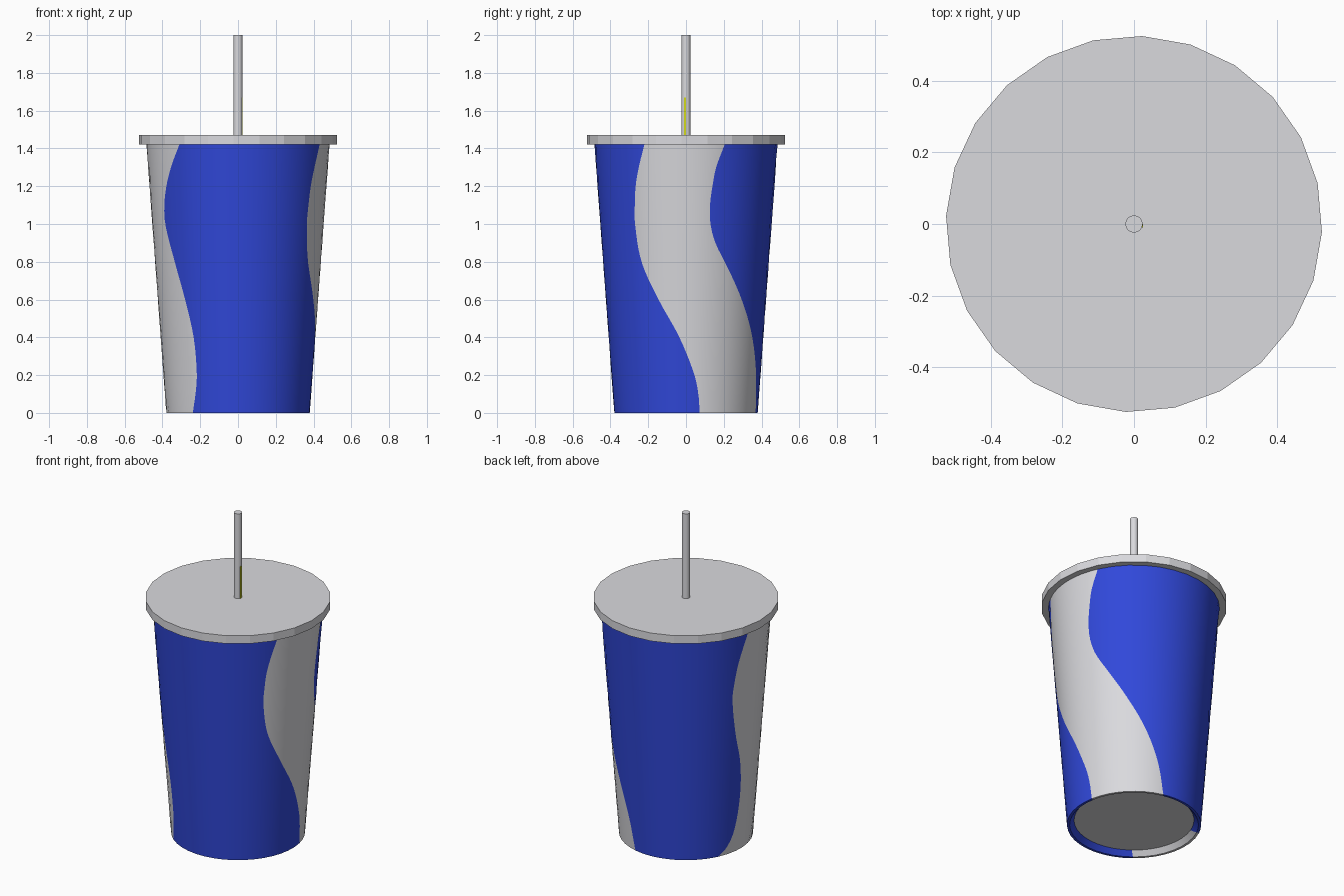
import bpy, math

if "Cube" in bpy.data.objects:
    bpy.data.objects.remove(bpy.data.objects["Cube"])

def mat(name, rgb):
    m = bpy.data.materials.new(name)
    m.diffuse_color = (*rgb, 1)
    m.use_nodes = True
    m.node_tree.nodes["Principled BSDF"].inputs["Base Color"].default_value = m.diffuse_color
    return m

BLUE = mat("blue", (0.03, 0.065, 0.70))
GREY = mat("light_grey", (0.70, 0.70, 0.73))
YELLOW = mat("yellow_green", (0.65, 0.70, 0.01))

# wavy colour borders: (height, degrees round the cup from the front toward +x)
BORDERS = [
    [(0, -39), (.1, -35.5), (.2, -33.5), (.4, -35), (.6, -41.3), (.8, -49.7),
     (1, -58), (1.1, -57.8), (1.2, -54), (1.3, -48.2), (1.42, -39.7)],
    [(0, 101), (.1, 99.7), (.2, 96.5), (.4, 85.1), (.6, 70), (.8, 57.6),
     (1, 53.5), (1.1, 54), (1.2, 55.3), (1.3, 58.3), (1.42, 63)],
    [(0, 166), (.2, 160), (.4, 149), (.6, 134), (.8, 117.8), (.9, 110.4),
     (1, 106.6), (1.1, 106), (1.2, 107.4), (1.3, 109.6), (1.42, 115)],
    [(0, 244), (.06, 254), (.17, 260.6), (.36, 264), (.56, 262), (.77, 255),
     (1, 250.5), (1.1, 251.5), (1.23, 254.5), (1.42, 262.5)],
]

def border(pts, z):
    z = min(max(z, 0), 1.42)
    for i in range(len(pts) - 1):
        (z0, a0), (z1, a1) = pts[i], pts[i + 1]
        if z <= z1:
            # cubic through the neighbouring slopes
            p, q = pts[max(i - 1, 0)], pts[min(i + 2, len(pts) - 1)]
            h, t = z1 - z0, (z - z0) / (z1 - z0)
            m0 = (a1 - p[1]) / (z1 - p[0]) * h
            m1 = (q[1] - a0) / (q[0] - z0) * h
            return ((2*t**3 - 3*t*t + 1) * a0 + (t**3 - 2*t*t + t) * m0
                    + (3*t*t - 2*t**3) * a1 + (t**3 - t*t) * m1)
    return pts[-1][1]

# cup: recessed base, rim, tapered wall; columns follow the colour borders
N = 36
profile = [(.34, .03), (.365, 0)]
profile += [(.38 + .105 * k / N, 1.422 * k / N) for k in range(N + 1)]
SEGS = [16, 8, 14, 8]
COLS = sum(SEGS)
verts, faces, mats = [], [], []
for r, z in profile:
    a = [border(b, z) for b in BORDERS]
    a.append(a[0] + 360)
    for s, n in enumerate(SEGS):
        for k in range(n):
            p = math.radians(a[s] + (a[s + 1] - a[s]) * k / n)
            verts.append((r * math.sin(p), -r * math.cos(p), z))
colour = [s % 2 for s, n in enumerate(SEGS) for _ in range(n)]
for i in range(len(profile) - 1):
    for j in range(COLS):
        k = (j + 1) % COLS
        faces.append((i*COLS + j, i*COLS + k, (i+1)*COLS + k, (i+1)*COLS + j))
        mats.append(colour[j])
faces.append(tuple(reversed(range(COLS))))
mats.append(1)
me = bpy.data.meshes.new("cup")
me.from_pydata(verts, [], faces)
me.materials.append(BLUE)
me.materials.append(GREY)
for p, m in zip(me.polygons, mats):
    p.material_index = m
cup = bpy.data.objects.new("cup", me)
bpy.context.collection.objects.link(cup)

def smooth(o):
    bpy.ops.object.select_all(action='DESELECT')
    o.select_set(True)
    bpy.context.view_layer.objects.active = o
    bpy.ops.object.shade_smooth_by_angle(angle=math.radians(30))

smooth(cup)

def cylinder(name, r, z0, z1, sides, turn=0):
    bpy.ops.mesh.primitive_cylinder_add(vertices=sides, radius=r, depth=z1 - z0,
        location=(0, 0, (z0 + z1) / 2), rotation=(0, 0, math.radians(turn)))
    o = bpy.context.object
    o.name = name
    o.data.materials.append(GREY)
    return o

# lid and straw
cylinder("lid", .525, 1.42, 1.47, 24, -2.5)
smooth(cylinder("straw", .024, 1.415, 2.0, 16))

# thin coloured strip on the straw
bpy.ops.mesh.primitive_cube_add(size=1, location=(.0225, -.005, 1.57))
strip = bpy.context.object
strip.name = "straw_strip"
strip.scale = (.004, .009, .20)
strip.data.materials.append(YELLOW)
